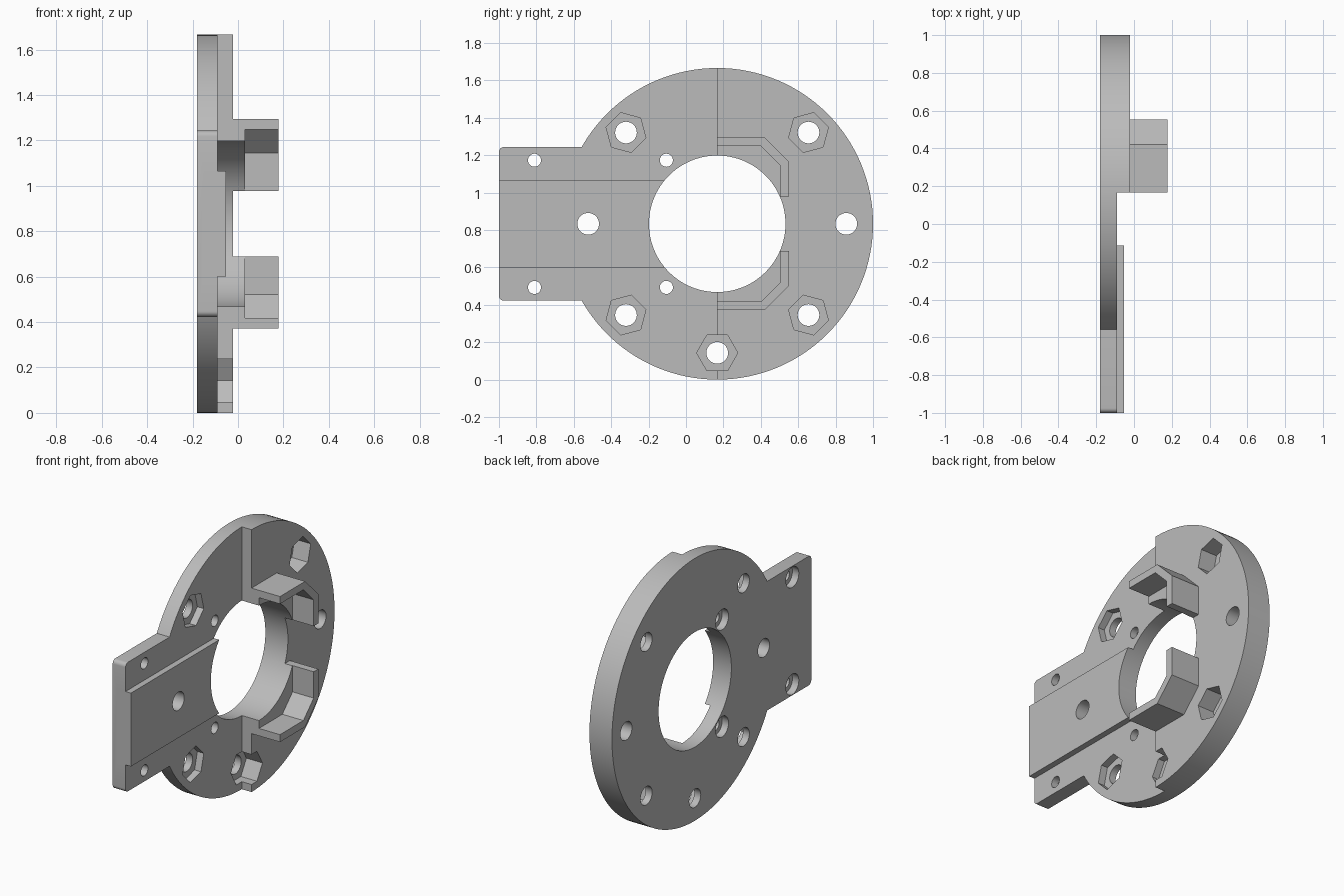
import bpy
import bmesh
from math import cos, sin, pi, radians

if "Cube" in bpy.data.objects:
    bpy.data.objects.remove(bpy.data.objects["Cube"])

CY, CZ = 0.167, 0.833            # disc centre
BACK, LOW, HIGH = -0.18, -0.09, -0.022   # plate levels along x
RING = 0.69                      # bolt circle radius

grey = bpy.data.materials.new("plain grey")
grey.use_nodes = True
colour = (0.5, 0.5, 0.5, 1)
grey.diffuse_color = colour
grey.node_tree.nodes["Principled BSDF"].inputs["Base Color"].default_value = colour


def prism(name, points, x0, x1):
    """Extrude a (y, z) outline from x0 to x1."""
    bm = bmesh.new()
    face = bm.faces.new([bm.verts.new((x0, y, z)) for y, z in points])
    new = bmesh.ops.extrude_face_region(bm, geom=[face])["geom"]
    moved = [v for v in new if isinstance(v, bmesh.types.BMVert)]
    bmesh.ops.translate(bm, verts=moved, vec=(x1 - x0, 0, 0))
    bmesh.ops.recalc_face_normals(bm, faces=bm.faces)
    mesh = bpy.data.meshes.new(name)
    bm.to_mesh(mesh)
    bm.free()
    mesh.materials.append(grey)
    obj = bpy.data.objects.new(name, mesh)
    bpy.context.collection.objects.link(obj)
    return obj


def circle(y, z, r, n=32, start=0.0):
    return [(y + r * cos(start + 2 * pi * i / n), z + r * sin(start + 2 * pi * i / n))
            for i in range(n)]


def rect(y0, y1, z0, z1):
    return [(y0, z0), (y1, z0), (y1, z1), (y0, z1)]


def combine(target, tool, operation):
    mod = target.modifiers.new(operation, 'BOOLEAN')
    mod.operation = operation
    mod.solver = 'EXACT'
    mod.object = tool
    bpy.context.view_layer.objects.active = target
    bpy.ops.object.modifier_apply(modifier=mod.name)
    bpy.data.objects.remove(tool)


def add(*args):
    combine(body, prism("addition", *args), 'UNION')


def cut(*args):
    combine(body, prism("cutter", *args), 'DIFFERENCE')


# Disc, thinner on its front half
body = prism("mounting_plate", circle(CY, CZ, 0.833, 128), BACK, HIGH)
cut(rect(-1.2, CY, -0.2, 1.9), LOW, 0.1)

# Rectangular tab with rounded outer corners
half, r = 0.41, 0.025
corners = []
for side in (1, -1):
    arc = [(-1 + r - r * sin(a), CZ + side * (half - r + r * cos(a)))
           for a in [radians(15 * i) for i in range(7)]]
    corners += arc if side == 1 else arc[::-1]
add([(-0.3, CZ + half)] + corners + [(-0.3, CZ - half)], BACK, LOW)

# Raised strip along the tab
add(rect(-1, 0.1, CZ - 0.233, CZ + 0.233), -0.15, -0.052)

# Two bent retaining walls with a low floor inside each
outer = [(CY, 0.462), (0.42, 0.462), (0.552, 0.33), (0.552, 0.145)]
inner = [(0.505, 0.145), (0.505, 0.312), (0.402, 0.415), (CY, 0.415)]
for side in (1, -1):
    floor = [(y, CZ + side * h) for y, h in outer + [(0.4, 0.145), (CY, 0.3)]]
    wall = [(y, CZ + side * h) for y, h in outer + inner]
    add(floor, -0.06, 0.03)
    add(wall, -0.06, 0.178)

# Central bore
cut(circle(CY, CZ, 0.365, 96), -0.3, 0.04)

# Bolt holes, five of them with hexagonal nut pockets
for angle in (0, 45, 135, 180, 225, 270, 315):
    a = radians(angle)
    y, z = CY + RING * cos(a), CZ + RING * sin(a)
    cut(circle(y, z, 0.058), -0.3, 0.1)
    if angle % 180:
        cut(circle(y, z, 0.11, 6, a + pi / 6), -0.135, 0.1)

# Small screw holes, countersunk from the back
for y in (-0.81, -0.105):
    for side in (1, -1):
        z = CZ + side * 0.34
        cut(circle(y, z, 0.035), -0.3, 0.1)
        cut(circle(y, z, 0.065), -0.3, -0.135)

bpy.ops.object.select_all(action='DESELECT')
body.select_set(True)
bpy.context.view_layer.objects.active = body
bpy.ops.object.shade_smooth_by_angle(angle=radians(25))
